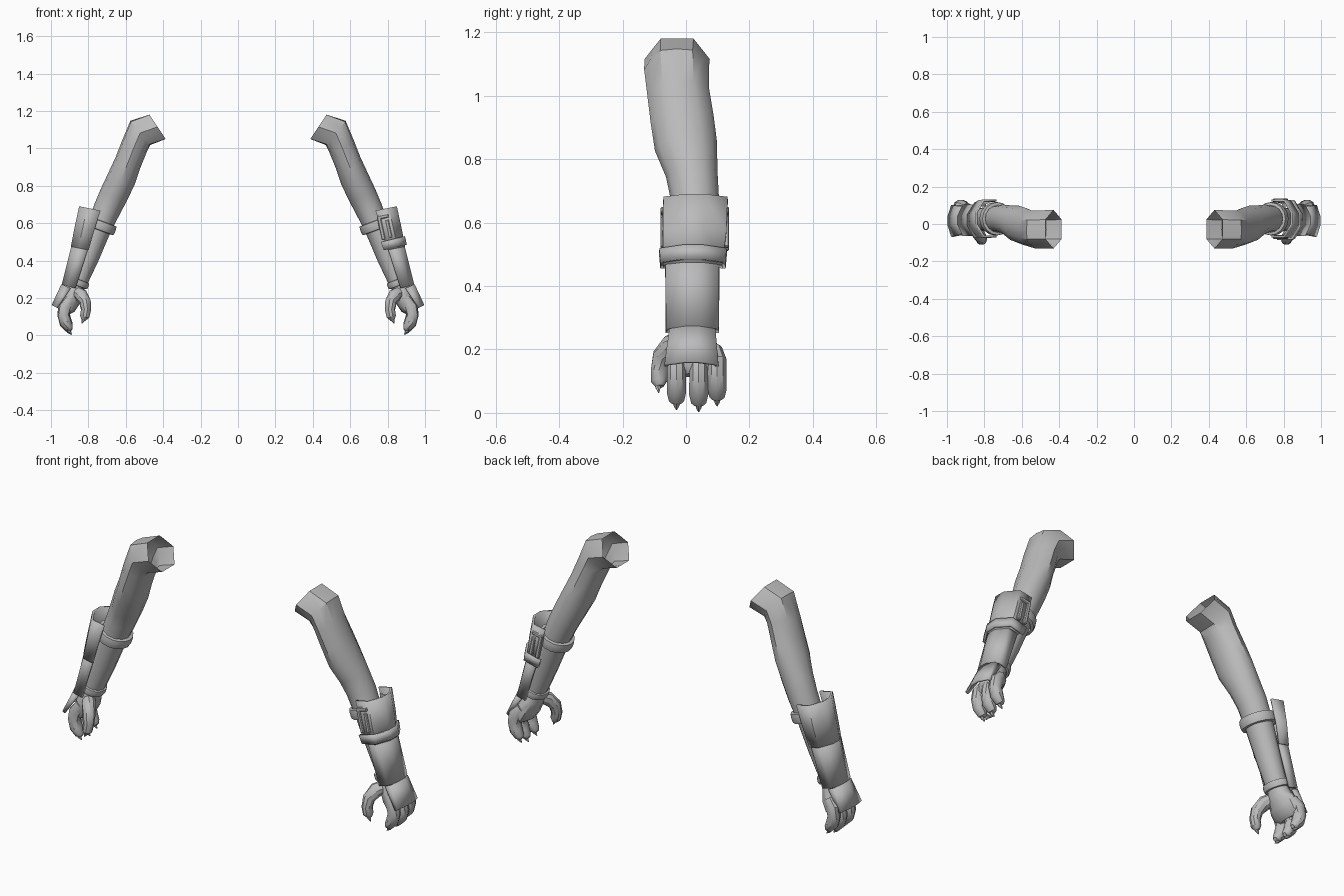
import bpy, bmesh, math
from mathutils import Vector

cube = bpy.data.objects.get("Cube")
if cube:
    bpy.data.objects.remove(cube, do_unlink=True)

GREY = (0.5, 0.5, 0.5, 1.0)
mat = bpy.data.materials.new("plain_grey")
mat.use_nodes = True
mat.diffuse_color = GREY
bsdf = next(n for n in mat.node_tree.nodes if n.type == 'BSDF_PRINCIPLED')
bsdf.inputs["Base Color"].default_value = GREY

made = []
BOTH = (("left", 1), ("right", -1))
LEFT = BOTH[:1]


def finish(name, bm, sides=BOTH, shell=0.0):
    """Turn the bmesh into one object per side, mirrored across x."""
    bmesh.ops.recalc_face_normals(bm, faces=bm.faces)
    for side, sign in sides:
        part = bm.copy()
        if sign < 0:
            for v in part.verts:
                v.co.x = -v.co.x
            bmesh.ops.reverse_faces(part, faces=part.faces)
        mesh = bpy.data.meshes.new(f"{side}_{name}")
        part.to_mesh(mesh)
        part.free()
        mesh.materials.append(mat)
        ob = bpy.data.objects.new(f"{side}_{name}", mesh)
        bpy.context.collection.objects.link(ob)
        if shell:
            mod = ob.modifiers.new("thickness", 'SOLIDIFY')
            mod.thickness = shell
            mod.offset = 0
        made.append(ob)
    bm.free()


def loft(bm, rings, closed=True):
    rows = [[bm.verts.new(p) for p in ring] for ring in rings]
    n = len(rows[0])
    for a, b in zip(rows, rows[1:]):
        for i in range(n if closed else n - 1):
            j = (i + 1) % n
            bm.faces.new((a[i], a[j], b[j], b[i]))
    return rows


def tube(name, stations, sides=BOTH, count=12, cap_start=False, cap_end=False,
         start_dir=None, hexed=()):
    """Sweep ellipses (x, y, z, radius across, radius in y) along a path."""
    bm = bmesh.new()
    pts = [Vector(s[:3]) for s in stations]
    rings = []
    for i, s in enumerate(stations):
        t = pts[min(i + 1, len(pts) - 1)] - pts[max(i - 1, 0)]
        if i == 0 and start_dir:
            t = Vector(start_dir)
        t.normalize()
        u = Vector((0, 1, 0)).cross(t).normalized()
        v = t.cross(u)
        dent = hexed[i] if i < len(hexed) else 1.0
        ring = []
        for k in range(count):
            a = math.tau * (k + 1) / count
            f = dent if k % 2 else 1.0
            ring.append(pts[i] + f * (u * s[3] * math.cos(a) + v * s[4] * math.sin(a)))
        rings.append(ring)
    rows = loft(bm, rings)
    if cap_start:
        bm.faces.new(rows[0])
    if cap_end:
        bm.faces.new(rows[-1])
    finish(name, bm, sides)


def plate(name, stations, sides=BOTH, shell=0.012):
    """Ridged armour plate; station = ridge x, z, middle y, half width, drop, depth."""
    bm = bmesh.new()
    a, b = stations[0], stations[-1]
    out = Vector((a[1] - b[1], 0, b[0] - a[0])).normalized()
    rings = []
    for x, z, y, w, drop, depth in stations:
        section = ((-w, depth), (-w, drop), (-w * 0.3, drop * 0.1),
                   (w * 0.3, drop * 0.1), (w, drop), (w, depth))
        rings.append([Vector((x, y + dy, z)) - out * d for dy, d in section])
    loft(bm, rings, closed=False)
    finish(name, bm, sides, shell)


def strap(name, centre, radius_x, radius_y, width):
    """Rounded band around the forearm."""
    axis = Vector((0.35, 0, -0.94))
    rows = []
    for along, grow in ((-0.5, 0.8), (-0.45, 0.97), (-0.2, 1), (0.2, 1), (0.45, 0.97), (0.5, 0.8)):
        p = Vector(centre) + axis * width * along
        rows.append((*p, radius_x * grow, radius_y * grow))
    tube(name, rows, count=16)


def side_bar(name, centre, length, width, thick):
    """Small box lying along the forearm on the side of the plate."""
    bm = bmesh.new()
    bmesh.ops.create_cube(bm, size=1)
    down, out = Vector((0.21, 0, -0.98)), Vector((0.98, 0, 0.21))
    for v in bm.verts:
        c = v.co.copy()
        v.co = (Vector(centre) + down * c.x * length + out * c.z * width
                + Vector((0, c.y * thick, 0)))
    bmesh.ops.bevel(bm, geom=bm.edges[:], offset=0.004, segments=1, affect='EDGES')
    finish(name, bm, LEFT)


# Arm, open at the shoulder with a six-sided rim
tube("arm", [
    (0.43, -0.028, 1.115, 0.09, 0.103),
    (0.522, -0.03, 1.083, 0.09, 0.102),
    (0.552, -0.025, 1.015, 0.075, 0.098),
    (0.588, -0.012, 0.925, 0.072, 0.1),
    (0.622, 0.0, 0.84, 0.077, 0.099),
    (0.662, 0.018, 0.755, 0.077, 0.082),
    (0.7, 0.028, 0.675, 0.073, 0.076),
    (0.745, 0.027, 0.57, 0.066, 0.072),
    (0.802, 0.025, 0.42, 0.06, 0.064),
    (0.86, 0.022, 0.27, 0.048, 0.055)],
    start_dir=(0.83, 0, -0.55), hexed=(0.87, 0.93, 0.97))

# Palm
tube("palm", [
    (0.856, 0.022, 0.285, 0.045, 0.05),
    (0.876, 0.02, 0.235, 0.052, 0.065),
    (0.897, 0.03, 0.18, 0.05, 0.086),
    (0.912, 0.035, 0.14, 0.04, 0.085),
    (0.918, 0.036, 0.12, 0.02, 0.06)], cap_start=True, cap_end=True)

# Three curled fingers with claws
for label, y, lift in (("front", -0.03, 0.006), ("middle", 0.04, 0.0), ("back", 0.098, 0.018)):
    tube(f"{label}_finger", [
        (0.895, y * 0.9, 0.2, 0.026, 0.026),
        (0.925, y, 0.145 + lift, 0.035, 0.031),
        (0.933, y, 0.105 + lift, 0.032, 0.031),
        (0.922, y, 0.062 + lift, 0.031, 0.032),
        (0.902, y, 0.035 + lift, 0.023, 0.025),
        (0.89, y, 0.026 + lift, 0.01, 0.012)], count=10, cap_start=True, cap_end=True)
    tube(f"{label}_finger_claw", [
        (0.912, y, 0.04 + lift, 0.012, 0.013),
        (0.904, y, 0.018 + lift, 0.01, 0.01),
        (0.89, y, 0.004 + lift, 0.002, 0.002)], count=6, cap_start=True, cap_end=True)

# Thumb and its claw
tube("thumb", [
    (0.87, 0.0, 0.235, 0.03, 0.03),
    (0.838, -0.045, 0.215, 0.036, 0.034),
    (0.817, -0.075, 0.178, 0.031, 0.032),
    (0.813, -0.085, 0.135, 0.027, 0.027),
    (0.82, -0.085, 0.1, 0.025, 0.026),
    (0.828, -0.083, 0.083, 0.012, 0.013)], count=10, cap_start=True, cap_end=True)
tube("thumb_claw", [
    (0.822, -0.087, 0.1, 0.012, 0.012),
    (0.828, -0.088, 0.08, 0.009, 0.009),
    (0.835, -0.086, 0.064, 0.002, 0.002)], count=6, cap_start=True, cap_end=True)

# Straps at elbow and wrist
strap("elbow_strap", (0.738, 0.028, 0.588), 0.088, 0.09, 0.052)
strap("wrist_strap", (0.858, 0.022, 0.283), 0.062, 0.07, 0.036)

# Armour plates down the outer side
plate("upper_plate", [
    (0.848, 0.69, 0.03, 0.096, 0.045, 0.115),
    (0.872, 0.58, 0.027, 0.095, 0.045, 0.105),
    (0.892, 0.475, 0.021, 0.088, 0.042, 0.095)])
plate("forearm_plate", [
    (0.878, 0.52, 0.02, 0.08, 0.036, 0.09),
    (0.94, 0.27, 0.02, 0.078, 0.028, 0.074)])
plate("hand_plate", [
    (0.941, 0.272, 0.02, 0.068, 0.02, 0.05),
    (0.993, 0.16, 0.017, 0.08, 0.02, 0.032)])

# Left arm only: band across the plate and buckle frames on both its sides
plate("plate_band", [
    (0.89, 0.53, 0.022, 0.1, 0.045, 0.13),
    (0.901, 0.485, 0.022, 0.096, 0.045, 0.125)], LEFT, 0.014)
for label, y in (("front", -0.07), ("back", 0.126)):
    side_bar(f"{label}_buckle_inner_bar", (0.765, y, 0.575), 0.13, 0.02, 0.02)
    side_bar(f"{label}_buckle_outer_bar", (0.805, y, 0.57), 0.1, 0.02, 0.02)
    side_bar(f"{label}_buckle_cross_bar", (0.778, y, 0.635), 0.02, 0.055, 0.02)

# Smooth shading with sharp edges kept
for ob in bpy.context.selected_objects:
    ob.select_set(False)
for ob in made:
    ob.select_set(True)
bpy.context.view_layer.objects.active = made[0]
bpy.ops.object.shade_smooth_by_angle(angle=math.radians(35))
